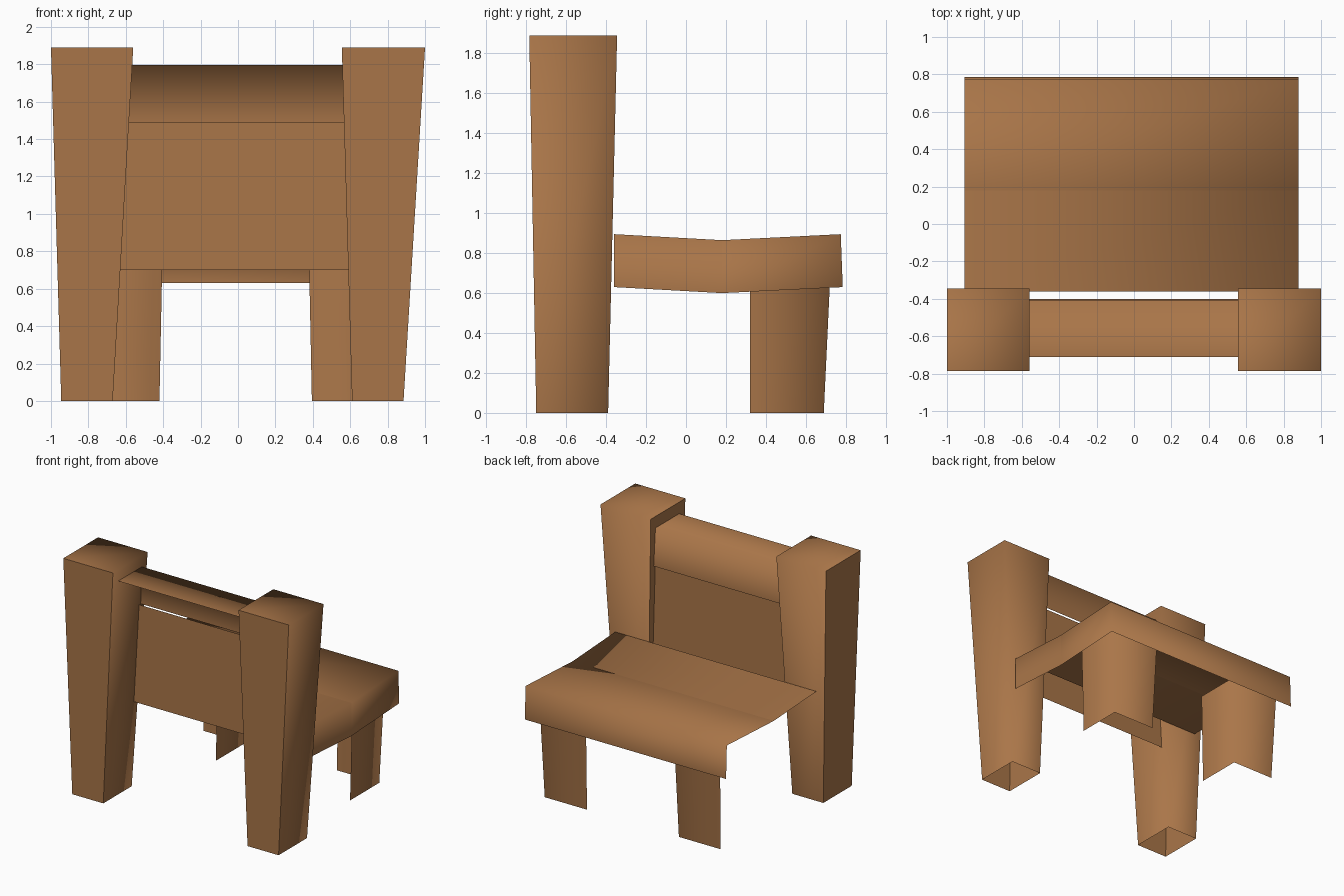
import bpy
import bmesh

if "Cube" in bpy.data.objects:
    bpy.data.objects.remove(bpy.data.objects["Cube"], do_unlink=True)


def make_material(name, colour):
    mat = bpy.data.materials.new(name)
    mat.use_nodes = True
    mat.diffuse_color = colour
    mat.node_tree.nodes["Principled BSDF"].inputs["Base Color"].default_value = colour
    return mat


wood = make_material("warm brown wood", (0.40, 0.18, 0.066, 1))

# Corner order: low/high z, then round the rectangle from (x0, y0)
SIDES = {
    "front": (0, 1, 5, 4),
    "right": (1, 2, 6, 5),
    "back": (2, 3, 7, 6),
    "left": (3, 0, 4, 7),
    "top": (4, 5, 6, 7),
}


def shell(name, bottom, top, z_low, z_high, sides):
    """Open tapered box; rectangles are x0, x1, y0, y1 and heights are at y0, y1."""
    bm = bmesh.new()
    verts = []
    for (x0, x1, y0, y1), (za, zb) in ((bottom, z_low), (top, z_high)):
        for co in ((x0, y0, za), (x1, y0, za), (x1, y1, zb), (x0, y1, zb)):
            verts.append(bm.verts.new(co))
    flat_faces = set()
    for side in sides.split():
        face = bm.faces.new([verts[i] for i in SIDES[side]])
        face.smooth = True
        if side in ("front", "left"):
            flat_faces.add(face)
    # The right, back and top blend softly; the other sides stay crisp
    for edge in bm.edges:
        edge.smooth = not any(f in flat_faces for f in edge.link_faces)
    bmesh.ops.delete(bm, geom=[v for v in bm.verts if not v.link_faces], context="VERTS")
    mesh = bpy.data.meshes.new(name)
    bm.to_mesh(mesh)
    bm.free()
    mesh.materials.append(wood)
    obj = bpy.data.objects.new(name, mesh)
    bpy.context.collection.objects.link(obj)
    return obj


# Tall posts, narrower at the floor, and short legs made of two boards
for label, post_low, post_high, leg_low, leg_high in (
    ("right", (-0.945, -0.67), (-1.0, -0.56), (-0.79, -0.42), (-0.81, -0.405)),
    ("left", (0.61, 0.885), (0.555, 1.0), (0.395, 0.77), (0.38, 0.79)),
):
    shell(label + "_post", (*post_low, -0.75, -0.39), (*post_high, -0.785, -0.345),
          (0, 0), (1.89, 1.89), "front right back left top")
    shell(label + "_leg", (*leg_low, 0.32, 0.69), (*leg_high, 0.32, 0.725),
          (0, 0), (0.74, 0.74), "right back")

# Seat in two halves that dip to the middle
shell("seat_inner_half", (-0.905, 0.88, -0.36, 0.18), (-0.905, 0.88, -0.36, 0.18),
      (0.63, 0.60), (0.895, 0.865), "right top")
shell("seat_outer_half", (-0.905, 0.88, 0.18, 0.785), (-0.905, 0.88, 0.18, 0.775),
      (0.60, 0.63), (0.865, 0.895), "right back top")

# Backrest: a folded head rail over a thin panel
shell("head_rail", (-0.6, 0.59, -0.71, -0.40), (-0.6, 0.59, -0.71, -0.41),
      (1.49, 1.49), (1.795, 1.795), "back top")
shell("back_panel", (-0.63, 0.59, -0.42, -0.42), (-0.63, 0.59, -0.42, -0.42),
      (0.70, 0.70), (1.49, 1.49), "back")
